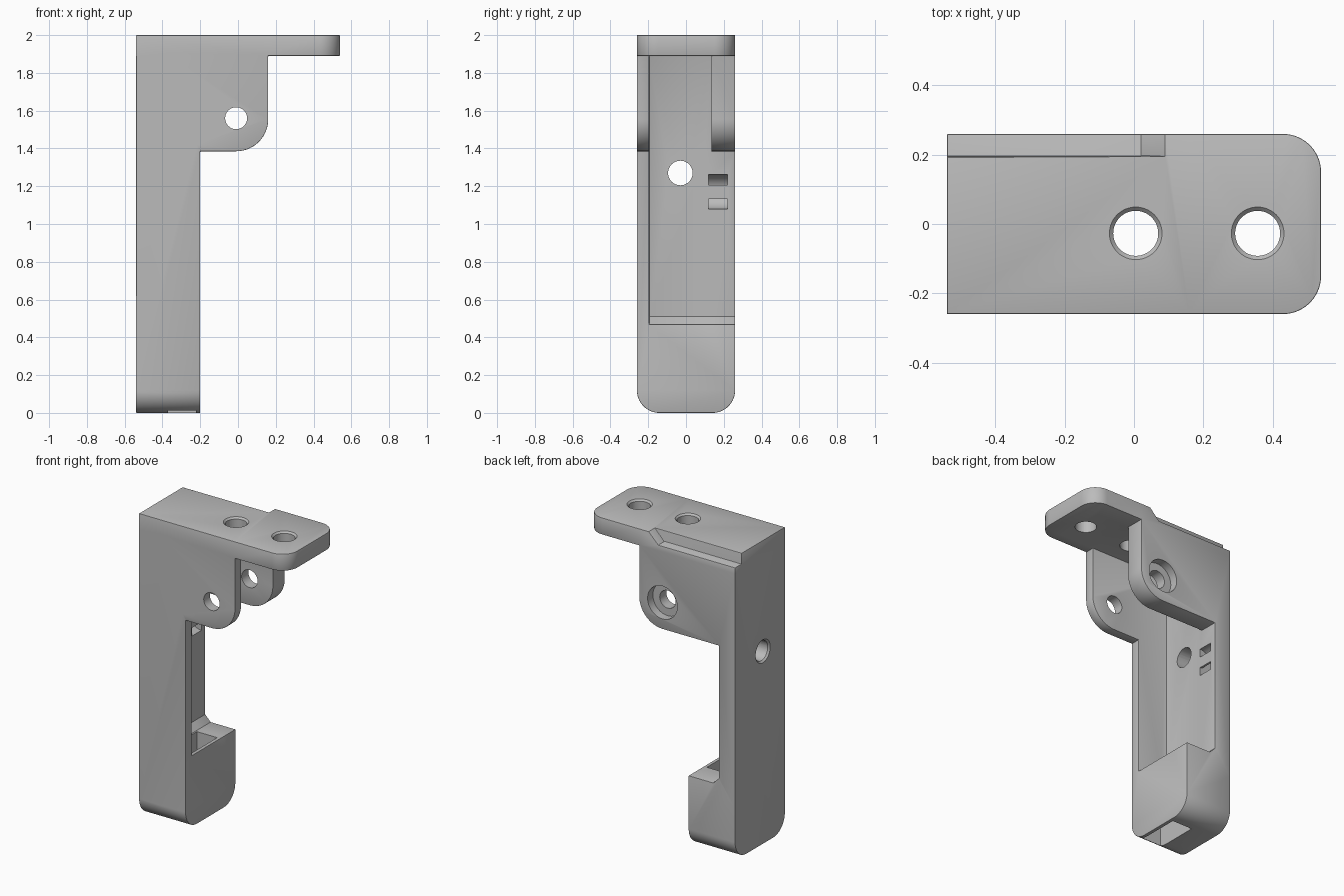
import bpy, bmesh, math
from mathutils import Vector

if "Cube" in bpy.data.objects:
    bpy.data.objects.remove(bpy.data.objects["Cube"])

grey = bpy.data.materials.new("grey plastic")
grey.diffuse_color = (0.5, 0.5, 0.5, 1)
grey.use_nodes = True
grey.node_tree.nodes["Principled BSDF"].inputs["Base Color"].default_value = grey.diffuse_color


def prism(name, pts, axis, lo, hi):
    """Extrude a 2D outline along an axis: y uses (x, z), x uses (y, z), z uses (x, y)."""
    place = {"x": lambda a, b, t: (t, a, b), "y": lambda a, b, t: (a, t, b),
             "z": lambda a, b, t: (a, b, t)}[axis]
    bm = bmesh.new()
    low = [bm.verts.new(place(a, b, lo)) for a, b in pts]
    high = [bm.verts.new(place(a, b, hi)) for a, b in pts]
    bm.faces.new(low)
    bm.faces.new(high)
    for i in range(len(pts)):
        j = (i + 1) % len(pts)
        bm.faces.new((low[i], low[j], high[j], high[i]))
    bmesh.ops.recalc_face_normals(bm, faces=bm.faces)
    me = bpy.data.meshes.new(name)
    bm.to_mesh(me)
    bm.free()
    me.materials.append(grey)
    ob = bpy.data.objects.new(name, me)
    bpy.context.collection.objects.link(ob)
    return ob


def arc(cx, cy, r, a0, a1, n=14):
    return [(cx + r * math.cos(math.radians(a0 + (a1 - a0) * i / n)),
             cy + r * math.sin(math.radians(a0 + (a1 - a0) * i / n))) for i in range(n + 1)]


def rect(a0, a1, b0, b1):
    return [(a0, b0), (a1, b0), (a1, b1), (a0, b1)]


def apply(ob, mod):
    bpy.context.view_layer.objects.active = ob
    bpy.ops.object.modifier_apply(modifier=mod.name)


def combine(ob, other, operation):
    mod = ob.modifiers.new("combine", "BOOLEAN")
    mod.operation, mod.object, mod.solver = operation, other, "EXACT"
    apply(ob, mod)
    bpy.data.objects.remove(other)


def cut(ob, pts, axis, lo, hi):
    combine(ob, prism("cutter", pts, axis, lo, hi), "DIFFERENCE")


def hole(ob, a, b, r, axis, lo, hi):
    cut(ob, arc(a, b, r, 0, 352.5, 47), axis, lo, hi)


def countersink(ob, centre, direction, r, c=0.012):
    """Narrow conical cut around the rim of a hole."""
    bm = bmesh.new()
    bmesh.ops.create_cone(bm, cap_ends=True, segments=48, radius1=r - 0.002,
                          radius2=r + 2 * c, depth=2 * c + 0.002)
    me = bpy.data.meshes.new("cone")
    bm.to_mesh(me)
    bm.free()
    me.materials.append(grey)
    cone = bpy.data.objects.new("cone", me)
    bpy.context.collection.objects.link(cone)
    cone.rotation_euler = Vector(direction).to_track_quat("Z", "Y").to_euler()
    cone.location = centre
    bpy.context.view_layer.update()
    combine(ob, cone, "DIFFERENCE")


# column with the wider ear block at its top
bracket = prism("bracket", [(-.54, 0), (-.2, 0), (-.2, 1.385)] + arc(-.01, 1.555, .17, -90, 0)
                + [(.16, 2), (-.54, 2)], "y", -.26, .26)

# rounded foot
foot = arc(-.14, .12, .12, 180, 270) + arc(.14, .12, .12, 270, 360) + [(.26, 2.1), (-.26, 2.1)]
combine(bracket, prism("foot_shape", foot, "x", -.7, .7), "INTERSECT")

# mounting plate with rounded outer corners
plate = [(-.54, -.26)] + arc(.43, -.15, .11, -90, 0) + arc(.43, .15, .11, 0, 90) + [(-.54, .26)]
combine(bracket, prism("top_plate", plate, "z", 1.89, 2), "UNION")

# cavity between the side walls, and the open back below the ear
cavity = [(-.42, .51), (-.38, .47), (.4, .47)]
cut(bracket, cavity + [(.4, 1.89), (-.42, 1.89)], "y", -.195, .135)
cut(bracket, cavity + [(.4, 1.385), (-.42, 1.385)], "y", .1, .4)

# ledge with a ramp along the top back edge
cut(bracket, [(-.7, 1.93), (.02, 1.93), (.09, 2), (.09, 2.1), (-.7, 2.1)], "y", .195, .4)

# fine rounding of the outer edges
bevel = bracket.modifiers.new("edge", "BEVEL")
bevel.width, bevel.segments, bevel.limit_method = 0.008, 2, "ANGLE"
bevel.angle_limit = math.radians(50)
apply(bracket, bevel)

# pocket through the foot
cut(bracket, rect(-.37, -.222, -.194, .1), "z", -.1, .6)

# plate holes
for x in (.005, .357):
    hole(bracket, x, -.027, .065, "z", 1.8, 2.1)
    countersink(bracket, (x, -.027, 2), (0, 0, 1), .065)

# pivot hole through both ears, recessed at the back
hole(bracket, -.01, 1.56, .058, "y", -.4, .4)
hole(bracket, -.01, 1.56, .108, "y", .205, .4)

# cable hole in the back panel
hole(bracket, -.03, 1.27, .065, "x", -.7, -.3)
countersink(bracket, (-.54, -.03, 1.27), (-1, 0, 0), .065)

# curved tie channel with two mouths
ring = arc(-.42, 1.17, .092, 85, 275, 16) + arc(-.42, 1.17, .037, 275, 85, 16)
cut(bracket, ring, "y", .12, .22)

bpy.ops.object.select_all(action="DESELECT")
bracket.select_set(True)
bpy.context.view_layer.objects.active = bracket
bpy.ops.object.shade_smooth_by_angle(angle=math.radians(30))
